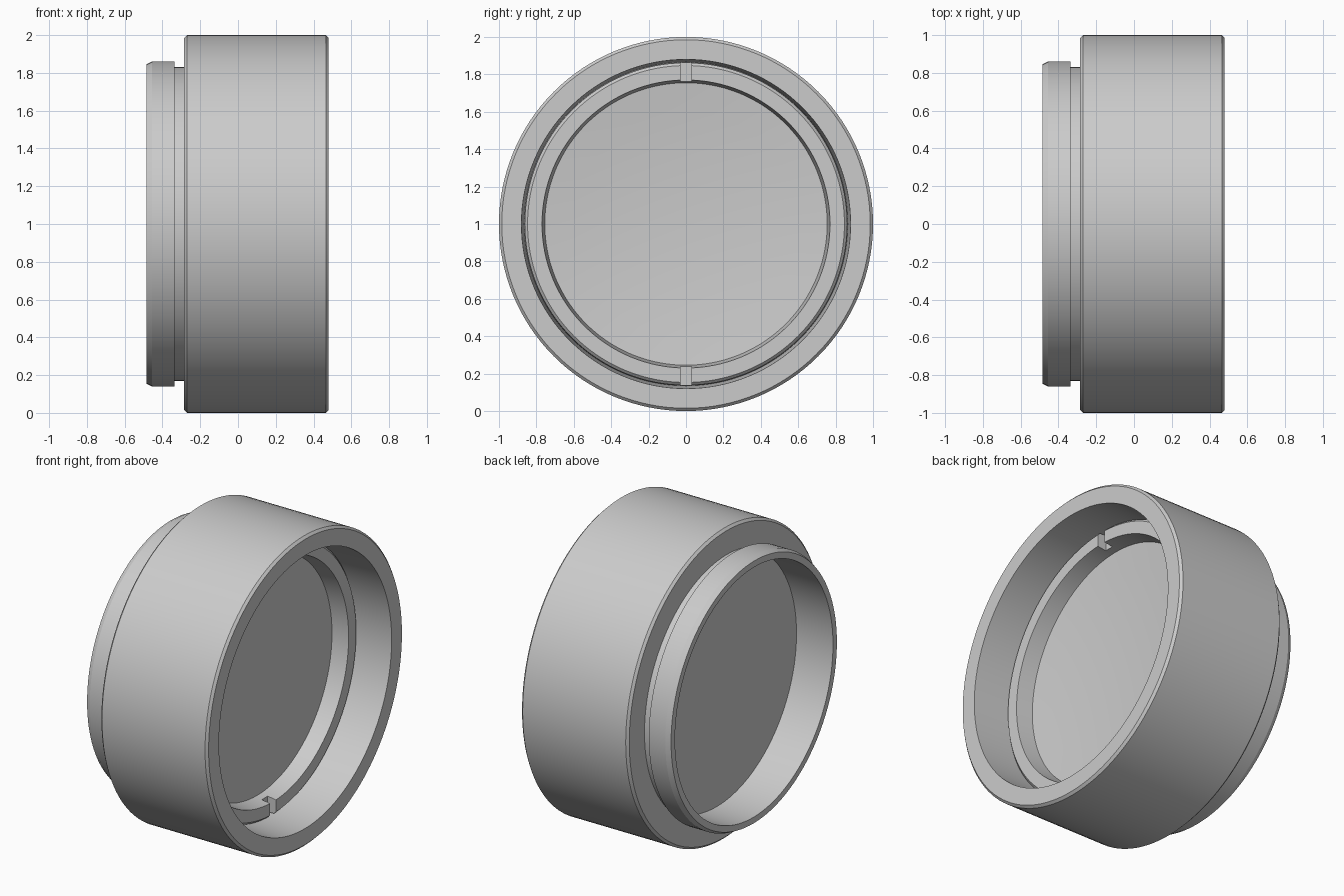
import bpy
import bmesh
import math
from mathutils import Matrix, Vector

cube = bpy.data.objects.get("Cube")
if cube:
    bpy.data.objects.remove(cube, do_unlink=True)

SEGMENTS = 128
AXIS_HEIGHT = 1.0

grey = bpy.data.materials.new("plain grey")
grey.use_nodes = True
grey.diffuse_color = (0.6, 0.6, 0.6, 1)
grey.node_tree.nodes["Principled BSDF"].inputs["Base Color"].default_value = (0.6, 0.6, 0.6, 1)


def add_object(name, bm):
    mesh = bpy.data.meshes.new(name)
    bm.to_mesh(mesh)
    bm.free()
    mesh.materials.append(grey)
    obj = bpy.data.objects.new(name, mesh)
    obj.location.z = AXIS_HEIGHT
    bpy.context.collection.objects.link(obj)
    return obj


def revolve(name, profile, closed=True):
    """Spin (x, radius) points around the x axis."""
    bm = bmesh.new()
    verts = [bm.verts.new((x, 0, r)) for x, r in profile]
    edges = [bm.edges.new(pair) for pair in zip(verts, verts[1:])]
    if closed:
        edges.append(bm.edges.new((verts[-1], verts[0])))
    bmesh.ops.spin(bm, geom=verts + edges, cent=(0, 0, 0), axis=(1, 0, 0),
                   angle=math.tau, steps=SEGMENTS, use_duplicate=False)
    bmesh.ops.remove_doubles(bm, verts=bm.verts, dist=1e-4)
    bmesh.ops.recalc_face_normals(bm, faces=bm.faces)
    return add_object(name, bm)


def activate(obj):
    bpy.ops.object.select_all(action='DESELECT')
    obj.select_set(True)
    bpy.context.view_layer.objects.active = obj


# Barrel: wide body, narrow neck and stepped collar, hollow through
barrel = revolve("barrel", [
    (-0.485, 0.805), (-0.485, 0.845), (-0.455, 0.86), (-0.337, 0.86),
    (-0.337, 0.83), (-0.285, 0.83), (-0.285, 0.985), (-0.27, 1.0),
    (0.465, 1.0), (0.48, 0.985), (0.48, 0.88), (0.14, 0.865), (0.14, 0.805),
])

# Lens: flat at the back, gently hollow at the front
SAG = 0.05
hollow = [(0.145 - SAG * (1 - (r / 0.8) ** 2), r) for r in (0.8, 0.6, 0.4, 0.2, 0)]
lens = revolve("lens", [(-0.225, 0), (-0.225, 0.805), (0.14, 0.805)] + hollow, closed=False)

# Retaining ring with bevelled edges
ring = revolve("retaining_ring", [
    (0.142, 0.755), (0.142, 0.866), (0.235, 0.862), (0.25, 0.847), (0.25, 0.77),
])

# Two opposite spanner slots in the ring
bm = bmesh.new()
bmesh.ops.create_cube(bm, size=1, matrix=Matrix.Translation((0.25, 0, 0))
                      @ Matrix.Diagonal(Vector((0.12, 0.06, 1.9, 1))))
cutter = add_object("slot_cutter", bm)
cutter.hide_render = True
activate(ring)
cut = ring.modifiers.new("slots", 'BOOLEAN')
cut.operation = 'DIFFERENCE'
cut.solver = 'EXACT'
cut.object = cutter
bpy.ops.object.modifier_apply(modifier=cut.name)
bpy.data.objects.remove(cutter, do_unlink=True)

# Smooth round surfaces, crisp edges
for part in (barrel, lens, ring):
    activate(part)
    bpy.ops.object.shade_smooth_by_angle(angle=math.radians(25))
